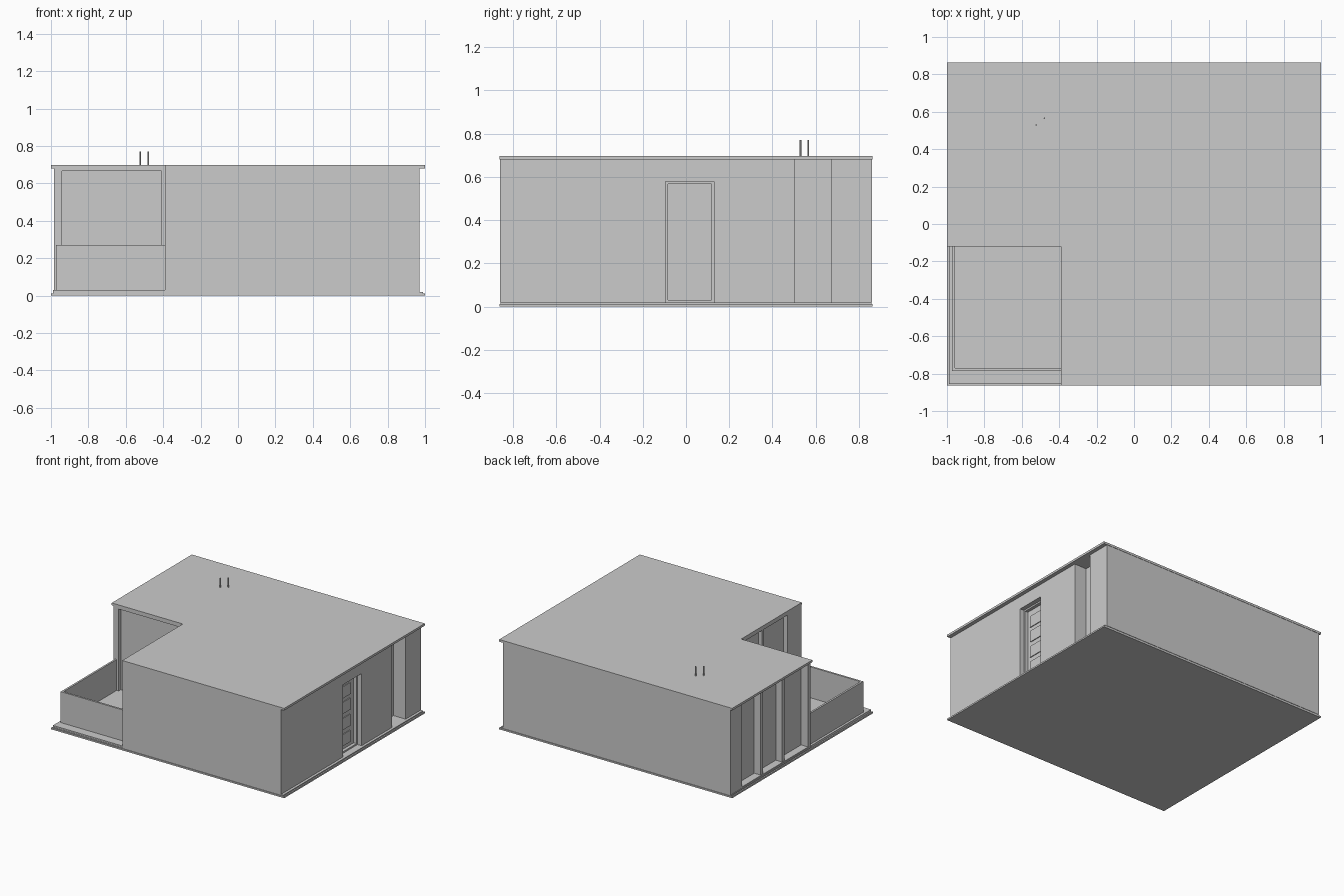
import bpy, bmesh

if "Cube" in bpy.data.objects:
    bpy.data.objects.remove(bpy.data.objects["Cube"])

W, D = 1.0, 0.8625          # half width and half depth of the plot
NX, NY = -0.39, -0.12       # inner corner of the balcony notch


def finish(name, bm):
    bmesh.ops.recalc_face_normals(bm, faces=bm.faces)
    me = bpy.data.meshes.new(name)
    bm.to_mesh(me)
    bm.free()
    ob = bpy.data.objects.new(name, me)
    bpy.context.collection.objects.link(ob)
    return ob


def add_prism(bm, pts, vec):
    """Closed prism from a planar outline pushed along vec."""
    f = bm.faces.new([bm.verts.new(p) for p in pts])
    ext = bmesh.ops.extrude_face_region(bm, geom=[f], use_keep_orig=True)
    top = [g for g in ext["geom"] if isinstance(g, bmesh.types.BMVert)]
    bmesh.ops.translate(bm, verts=top, vec=vec)


def add_box(bm, x0, x1, y0, y1, z0, z1):
    add_prism(bm, [(x0, y0, z0), (x1, y0, z0), (x1, y1, z0), (x0, y1, z0)], (0, 0, z1 - z0))


def boxes(name, *dims):
    bm = bmesh.new()
    for d in dims:
        add_box(bm, *d)
    return finish(name, bm)


def l_shape(name, x0, x1, d, z0, z1):
    bm = bmesh.new()
    outline = [(NX, -d), (x1, -d), (x1, d), (x0, d), (x0, NY), (NX, NY)]
    add_prism(bm, [(x, y, z0) for x, y in outline], (0, 0, z1 - z0))
    return finish(name, bm)


# Slabs and roof
boxes("floor_slab", (-W, W, -D, D, 0, 0.012))
boxes("floor_finish", (-0.99, 0.99, -0.857, 0.857, 0.012, 0.02))
l_shape("roof", -W, W, D, 0.68, 0.697)

# Walls with recesses cut in
walls = l_shape("walls", -0.985, 0.97, 0.86, 0.02, 0.68)
cutter = boxes("recess_cutter",
               (0.91, 1.1, -0.095, 0.13, 0.01, 0.58),       # entrance door
               (0.865, 1.1, 0.505, 0.67, 0.01, 0.7),        # side niche
               (-1.1, -0.925, -0.09, 0.72, 0.03, 0.67),     # left windows
               (-0.94, -0.41, -0.2, -0.095, 0.03, 0.665),   # balcony rear door
               (-0.45, -0.355, -0.69, -0.15, 0.03, 0.665))  # balcony side door
cutter.hide_render = True
mod = walls.modifiers.new("recesses", 'BOOLEAN')
mod.operation = 'DIFFERENCE'
mod.solver = 'EXACT'
mod.use_self = True
mod.object = cutter
bpy.context.view_layer.objects.active = walls
bpy.ops.object.modifier_apply(modifier=mod.name)
bpy.data.objects.remove(cutter)

# Window mullions
boxes("left_mullions", *[(-0.98, -0.92, y, y + 0.03, 0.03, 0.67) for y in (0.19, 0.455)])
boxes("balcony_mullion", (-0.385, -0.35, -0.4, -0.38, 0.03, 0.665))

# Entrance door with four tapered panels
boxes("door_frame",
      (0.905, 0.935, -0.095, -0.083, 0.02, 0.58),
      (0.905, 0.935, 0.118, 0.13, 0.02, 0.58),
      (0.905, 0.935, -0.083, 0.118, 0.568, 0.58),
      (0.905, 0.935, -0.083, 0.118, 0.02, 0.032))
bm = bmesh.new()
for z in (0.06, 0.185, 0.31, 0.43):
    add_prism(bm, [(0.908, -0.05, z), (0.908, 0.075, z),
                   (0.908, 0.07, z + 0.09), (0.908, -0.045, z + 0.09)], (0.008, 0, 0))
finish("door_panels", bm)

# Balcony floor and parapet
boxes("balcony_floor", (-0.99, NX, -0.855, NY, 0.018, 0.03))
boxes("balcony_parapet_left", (-0.972, -0.957, -0.77, NY, 0.03, 0.27))
boxes("balcony_parapet_front", (-0.972, NX, -0.785, -0.77, 0.03, 0.27))

# Roof vent pipes
for i, (x, y) in enumerate([(-0.523, 0.53), (-0.479, 0.565)]):
    bm = bmesh.new()
    bmesh.ops.create_cone(bm, cap_ends=True, segments=8, radius1=0.004, radius2=0.004, depth=0.09)
    bmesh.ops.translate(bm, verts=bm.verts, vec=(x, y, 0.725))
    finish(f"roof_pipe_{i + 1}", bm)
